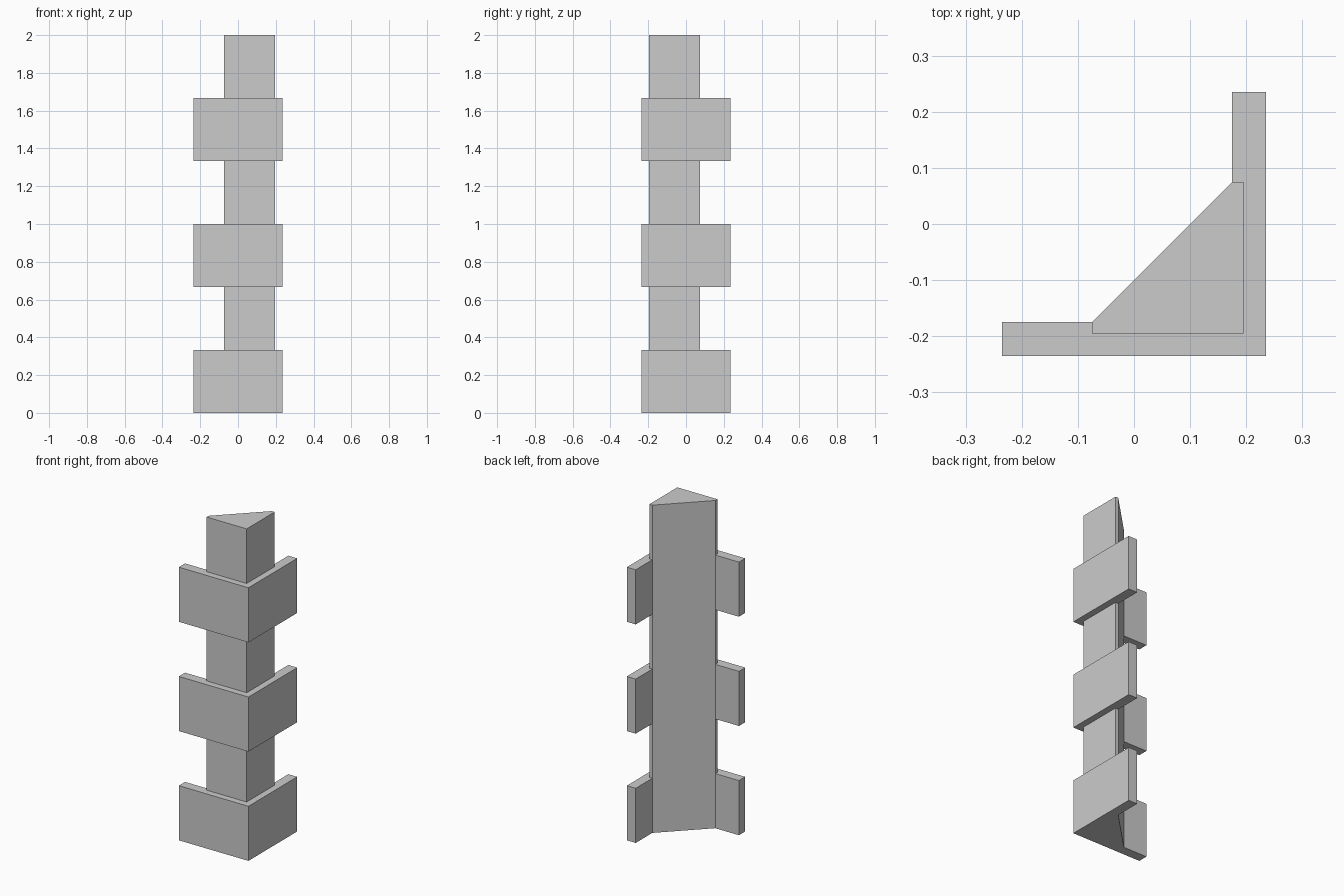
import bpy, bmesh

if "Cube" in bpy.data.objects:
    bpy.data.objects.remove(bpy.data.objects["Cube"])

OUT, INN = 0.235, 0.175      # outer and inner faces of the L-shaped blocks
COR, END = 0.195, 0.075      # outer face and end of the recessed core
COURSE = 2.0 / 6             # height of one course

# Plan profiles, counter-clockwise; both share the diagonal back edge
diagonal = [(INN, END), (-END, -INN)]
wide_arm = [(-OUT, -INN), (-OUT, -OUT), (OUT, -OUT), (OUT, OUT), (INN, OUT)]
core_arm = [(-END, -COR), (COR, -COR), (COR, END)]
wide = diagonal + wide_arm
core = diagonal + core_arm
ledge = [diagonal[1]] + wide_arm + [diagonal[0]] + core_arm[::-1]

bm = bmesh.new()


def face(points):
    bm.faces.new([bm.verts.new(p) for p in points])


def flat(profile, z):
    face([(x, y, z) for x, y in profile])


# Alternating wide and recessed courses, with a ledge at every joint
for i in range(6):
    profile = core if i % 2 else wide
    z0, z1 = i * COURSE, (i + 1) * COURSE
    for (ax, ay), (bx, by) in zip(profile, profile[1:] + profile[:1]):
        face([(ax, ay, z0), (bx, by, z0), (bx, by, z1), (ax, ay, z1)])
    if i:
        flat(ledge, z0)

# Bottom and top caps
flat(wide[::-1], 0)
flat(core, 2.0)

# Weld into one closed solid and merge the continuous diagonal back
bmesh.ops.remove_doubles(bm, verts=bm.verts[:], dist=1e-4)
bmesh.ops.dissolve_limit(bm, angle_limit=0.01, verts=bm.verts[:], edges=bm.edges[:])
bmesh.ops.recalc_face_normals(bm, faces=bm.faces[:])

mesh = bpy.data.meshes.new("corner_quoins")
bm.to_mesh(mesh)
bm.free()
bpy.context.collection.objects.link(bpy.data.objects.new("corner_quoins", mesh))
